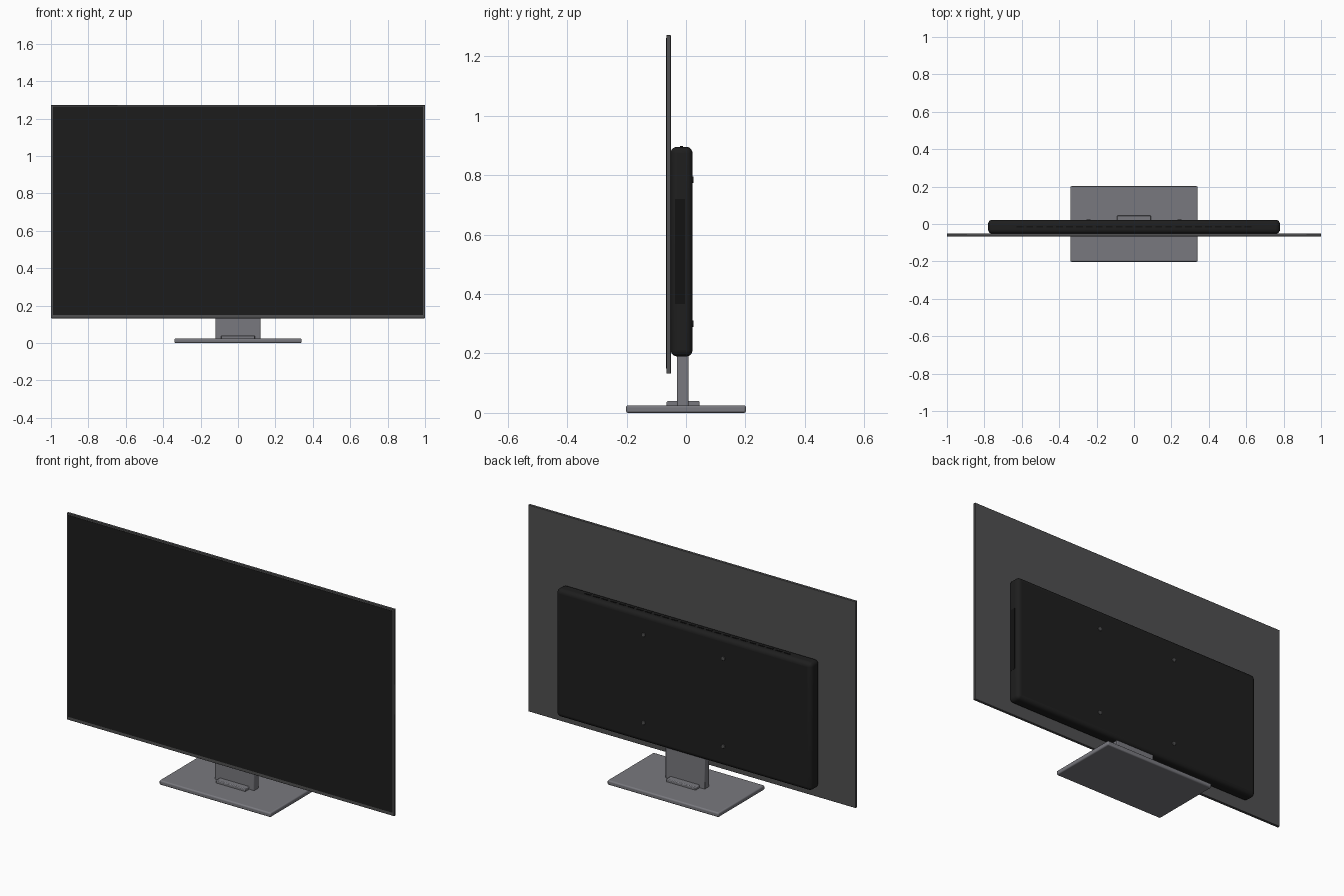
import bpy
import math

default = bpy.data.objects.get("Cube")
if default:
    bpy.data.objects.remove(default, do_unlink=True)


def material(name, rgb, rough=0.5):
    m = bpy.data.materials.new(name)
    m.use_nodes = True
    m.diffuse_color = (*rgb, 1)
    bsdf = m.node_tree.nodes["Principled BSDF"]
    bsdf.inputs["Base Color"].default_value = (*rgb, 1)
    bsdf.inputs["Roughness"].default_value = rough
    return m


black = material("screen black", (0.012, 0.012, 0.012), 0.3)
charcoal = material("charcoal plastic", (0.013, 0.013, 0.013))
slot_black = material("slot black", (0.006, 0.006, 0.006))
dark_grey = material("dark grey metal", (0.08, 0.08, 0.082))
grey = material("grey metal", (0.19, 0.19, 0.21))


def finish(ob, name, mat, bevel=0, segments=2):
    """Name, colour and optionally round the edges of a part."""
    ob.name = name
    ob.data.materials.append(mat)
    if bevel:
        mod = ob.modifiers.new("Rounded edges", "BEVEL")
        mod.width = bevel
        mod.segments = segments
        bpy.ops.object.shade_smooth_by_angle(angle=math.radians(35))
    return ob


def box(name, xs, ys, zs, mat, bevel=0, segments=2):
    spans = (xs, ys, zs)
    bpy.ops.mesh.primitive_cube_add(size=1, location=[(a + b) / 2 for a, b in spans])
    ob = bpy.context.object
    ob.scale = [b - a for a, b in spans]
    bpy.ops.object.transform_apply(location=False, rotation=False, scale=True)
    return finish(ob, name, mat, bevel, segments)


# Thin display panel with a slightly wider lower border
box("panel_frame", (-1, 1), (-0.066, -0.051), (0.132, 1.272), dark_grey, 0.002)
box("screen", (-0.99, 0.99), (-0.068, -0.064), (0.15, 1.263), black)

# Rear electronics housing
box("rear_housing", (-0.78, 0.78), (-0.052, 0.022), (0.19, 0.896), charcoal, 0.022, 5)

# Row of ventilation slots along the housing top
slots = 24
for i in range(slots):
    x = -0.61 + 1.22 * i / (slots - 1)
    box("vent_slot", (x - 0.018, x + 0.018), (-0.02, -0.01), (0.892, 0.898), slot_black)

# Connector bay on one side of the housing
box("connector_bay", (0.774, 0.781), (-0.037, -0.003), (0.367, 0.72), slot_black)

# Four mounting screws on the back
for x in (-0.243, 0.243):
    for z in (0.3, 0.785):
        bpy.ops.mesh.primitive_cylinder_add(
            vertices=16, radius=0.011, depth=0.007,
            location=(x, 0.0215, z), rotation=(math.pi / 2, 0, 0))
        finish(bpy.context.object, "mounting_screw", dark_grey, 0.001, 1)

# Stand
box("stand_neck", (-0.12, 0.12), (-0.031, 0.009), (0.02, 0.26), grey, 0.004)
box("neck_collar", (-0.09, 0.09), (-0.065, 0.046), (0.02, 0.04), grey, 0.004)
box("stand_base", (-0.34, 0.34), (-0.202, 0.202), (0, 0.025), grey, 0.007, 3)
